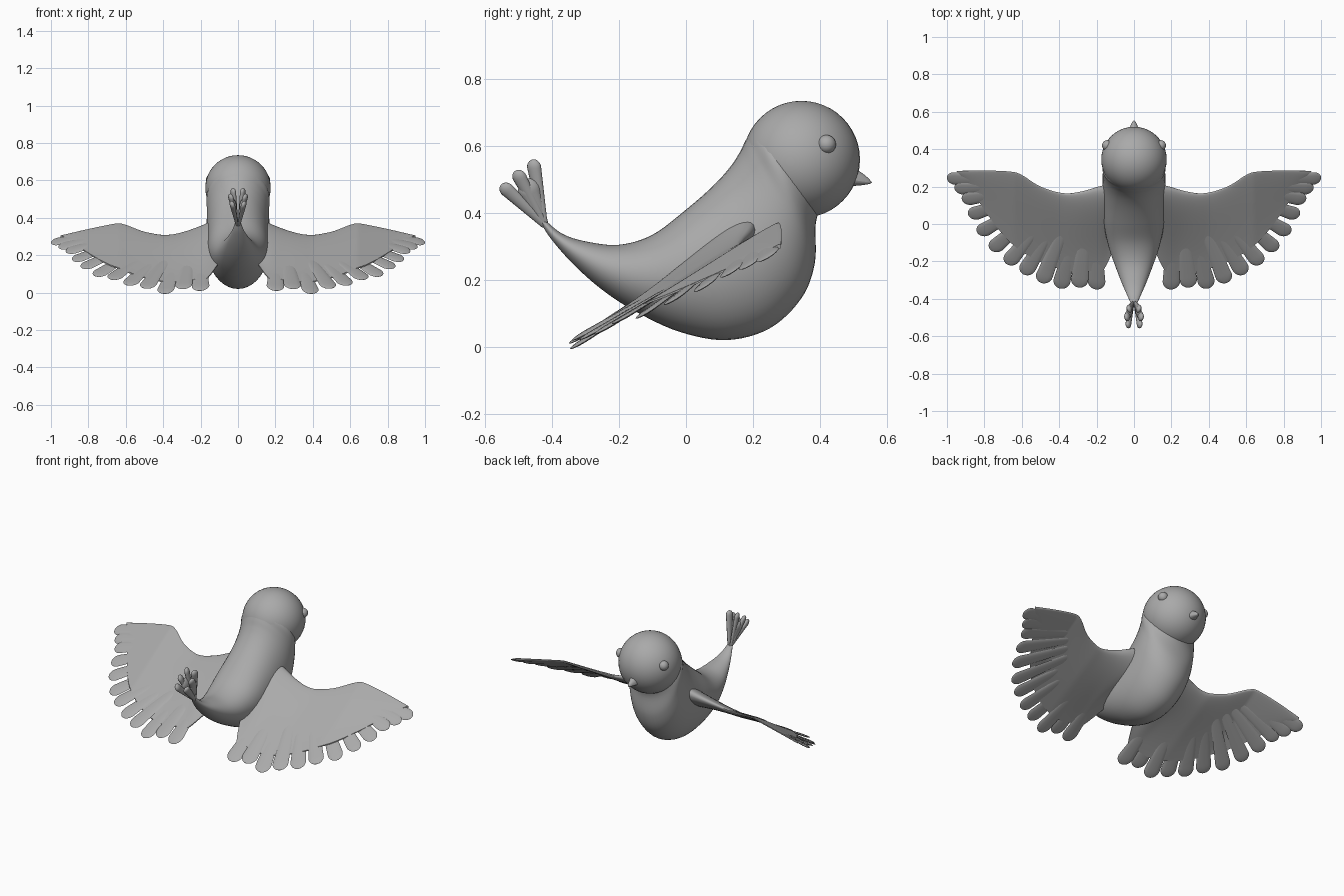
import bpy, math
from mathutils import Vector

cube = bpy.data.objects.get("Cube")
if cube:
    bpy.data.objects.remove(cube, do_unlink=True)

grey = bpy.data.materials.new("plain_grey")
grey.use_nodes = True
COLOUR = (0.4, 0.4, 0.4, 1)
grey.diffuse_color = COLOUR
grey.node_tree.nodes["Principled BSDF"].inputs["Base Color"].default_value = COLOUR


def finish(obj, name):
    obj.name = name
    if not obj.data.materials:
        obj.data.materials.append(grey)
    bpy.ops.object.select_all(action='DESELECT')
    obj.select_set(True)
    bpy.context.view_layer.objects.active = obj
    bpy.ops.object.shade_smooth_by_angle(angle=math.radians(50))
    return obj


def spline(pts, t):
    """Point on a smooth curve through pts, t from 0 to 1."""
    n = len(pts) - 1
    i = min(int(t * n), n - 1)
    f = t * n - i
    a, b, c, d = (Vector(pts[max(0, min(n, k))]) for k in range(i - 1, i + 3))
    return b + ((c - a) * f + (a * 2 - b * 5 + c * 4 - d) * f * f
                + (b * 3 - a - c * 3 + d) * f ** 3) * 0.5


def loft(name, rings, flip=False):
    """Skin closed rings of equal length and cap both ends."""
    n = len(rings[0])
    verts = [p for r in rings for p in r]
    faces = [(i * n + j, i * n + (j + 1) % n, (i + 1) * n + (j + 1) % n, (i + 1) * n + j)
             for i in range(len(rings) - 1) for j in range(n)]
    faces += [tuple(reversed(range(n))), tuple(range(len(verts) - n, len(verts)))]
    if flip:
        faces = [f[::-1] for f in faces]
    me = bpy.data.meshes.new(name)
    me.from_pydata(verts, [], faces)
    me.update()
    obj = bpy.data.objects.new(name, me)
    bpy.context.collection.objects.link(obj)
    return finish(obj, name)


def ball(name, centre, radius):
    bpy.ops.mesh.primitive_uv_sphere_add(segments=40, ring_count=24, radius=radius, location=centre)
    return finish(bpy.context.object, name)


def blade(name, root, tip, normal, width, thick, taper=0.5):
    """Flat feather with a rounded tip, narrower at its root."""
    root, tip = Vector(root), Vector(tip)
    axis = tip - root
    side = axis.cross(Vector(normal)).normalized()
    up = side.cross(axis).normalized()
    cut = 1 - width * 1.1 / axis.length
    rings = []
    for i in range(25):
        s = math.sin(i / 24 * math.pi / 2)
        w = width * (taper + (1 - taper) * min(1, s / cut))
        if s > cut:
            w *= math.sqrt(max(0.0004, 1 - ((s - cut) / (1 - cut)) ** 2))
        h = thick * w / width
        rings.append([root + axis * s + side * w * math.cos(a) + up * h * math.sin(a)
                      for a in (k * math.tau / 12 for k in range(12))])
    return loft(name, rings, flip=True)


# Body: back point (y, z), belly point (y, z), half width
BODY = [(-.42, .378, -.432, .366, .016), (-.37, .338, -.40, .318, .034),
        (-.30, .315, -.335, .245, .064), (-.2, .305, -.25, .17, .10),
        (-.1, .335, -.15, .105, .135), (0, .41, -.02, .045, .16),
        (.08, .48, .12, .02, .168), (.13, .535, .25, .055, .169),
        (.16, .58, .345, .145, .168), (.18, .62, .385, .25, .166),
        (.205, .655, .388, .37, .166), (.26, .66, .41, .43, .13)]
rings = []
for i in range(67):
    uy, uz, ly, lz, hw = (spline([r[k:k + 1] + (0, 0) for r in BODY], i / 66).x for k in range(5))
    rings.append([Vector((hw * math.sin(a),
                          (uy + ly) / 2 + (uy - ly) / 2 * math.cos(a),
                          (uz + lz) / 2 + (uz - lz) / 2 * math.cos(a)))
                  for a in (k * math.tau / 40 for k in range(40))])
loft("body", rings)
ball("head", (0, .345, .56), .175)

# Beak: two pointed halves meeting at the mouth line
for name, top, drop in (("upper_beak", .043, .002), ("lower_beak", .002, .02)):
    rings = []
    for i in range(10):
        s = i / 9
        w = max(.001, (1 - s) ** .7)
        rings.append([Vector((.032 * w * math.cos(a), .49 + .066 * s,
                              .5 - .01 * s + (top if math.sin(a) > 0 else drop) * w * math.sin(a)))
                      for a in (k * math.tau / 20 for k in range(20))])
    loft(name, rings, flip=True)

LEAD = [(.06, .22, 0), (.17, .205, 0), (.28, .174, 0), (.38, .165, 0), (.5, .2, 0),
        (.6, .262, 0), (.66, .28, 0), (.8, .286, 0), (.95, .284, 0)]
TRAIL = [(.06, -.02, 0), (.165, -.25, 0), (.23, -.25, 0), (.33, -.255, 0), (.46, -.22, 0),
         (.58, -.16, 0), (.68, -.08, 0), (.79, .06, 0), (.9, .23, 0)]
# Feather tips from the body outward
TIPS = [(.2, -.35), (.295, -.34), (.395, -.345), (.495, -.315), (.59, -.27), (.68, -.215),
        (.765, -.14), (.835, -.05), (.885, .045), (.92, .13), (.96, .19), (1.0, .245)]


def wing_z(x, y):
    return .37 + .6 * (y - .28) - .23 * max(0, x - .64) + .1 * max(0, .4 - x)


for side, label in ((1, "left"), (-1, "right")):
    # Wing surface, thick at the shoulder and thin at the feathers
    rings = []
    for i in range(49):
        a, b = spline(LEAD, i / 48), spline(TRAIL, i / 48)
        upper, lower = [], []
        for k in range(21):
            v = (k / 20) ** 1.6
            p = a.lerp(b, v)
            bulk = .006 + .068 * math.exp(-(max(0, p.x - .1) / .17) ** 1.3) + .012 * max(0, .7 - p.x)
            t = .003 + bulk * 2.6 * math.sqrt(v) * (1 - v) ** 2.2
            z = wing_z(p.x, p.y)
            upper.append(Vector((side * p.x, p.y, z + t)))
            lower.append(Vector((side * p.x, p.y, z - t)))
        rings.append(upper + lower[::-1])
    loft(label + "_wing", rings, flip=side < 0)

    # Flight feathers fanned along the trailing edge
    for n, (x, y) in enumerate(TIPS):
        u = n / (len(TIPS) - 1)
        rx, ry = .2 + .48 * u ** .85, -.06 + .29 * u
        blade(f"{label}_feather_{n + 1}",
              (side * rx, ry, wing_z(rx, ry)),
              (side * x, y, wing_z(x, y) + (.012 if n % 2 else -.002) * (1 - u)),
              (side * .1, -.6, 1), .047 - .008 * u, .006)

    # Eye
    ball(label + "_eye", (side * .143, .42, .605), .028)

    # Upturned tail: three plumes on each side
    for n, (x, y, z) in enumerate([(.028, -.458, .56), (.042, -.508, .527), (.034, -.552, .485)]):
        blade(f"{label}_tail_plume_{n + 1}", (side * .006, -.424, .365), (side * x, y, z),
              (side, -.3, -.2), .022, .014, .5)
    blade(label + "_tail_fan", (side * .004, -.42, .36), (side * .03, -.482, .5),
          (side, 0, 0), .034, .016, .3)
